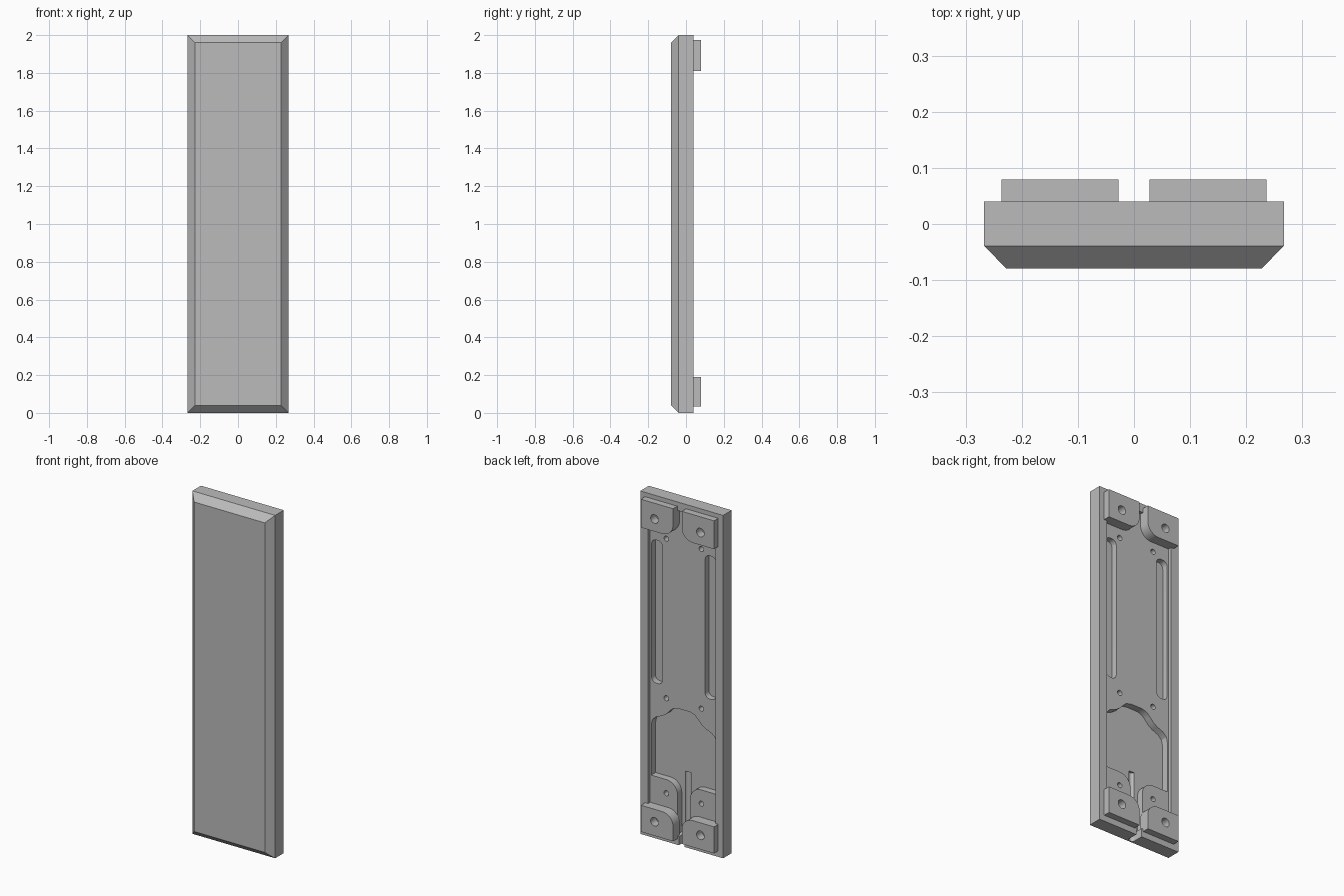
import bpy, bmesh, math

cube = bpy.data.objects.get("Cube")
if cube:
    bpy.data.objects.remove(cube, do_unlink=True)

grey = bpy.data.materials.new("plain grey")
grey.use_nodes = True
GREY = (0.5, 0.5, 0.5, 1)
grey.diffuse_color = GREY
grey.node_tree.nodes["Principled BSDF"].inputs["Base Color"].default_value = GREY


def loft(name, rings):
    """Closed solid joining rings of 3D points."""
    bm = bmesh.new()
    loops = [[bm.verts.new(p) for p in ring] for ring in rings]
    for a, b in zip(loops, loops[1:]):
        for i in range(len(a)):
            j = (i + 1) % len(a)
            bm.faces.new((a[i], a[j], b[j], b[i]))
    bm.faces.new(loops[0])
    bm.faces.new(loops[-1])
    bmesh.ops.recalc_face_normals(bm, faces=bm.faces)
    mesh = bpy.data.meshes.new(name)
    bm.to_mesh(mesh)
    bm.free()
    mesh.materials.append(grey)
    obj = bpy.data.objects.new(name, mesh)
    bpy.context.collection.objects.link(obj)
    return obj


def prism(name, outline, y0, y1):
    return loft(name, [[(x, y, z) for x, z in outline] for y in (y0, y1)])


def rect(x0, x1, z0, z1, radii=(0, 0, 0, 0)):
    """Outline with corner radii: low-x low-z, then around."""
    corners = [(x0, z0, 1, 1, 180), (x1, z0, -1, 1, 270),
               (x1, z1, -1, -1, 0), (x0, z1, 1, -1, 90)]
    pts = []
    for (x, z, sx, sz, start), r in zip(corners, radii):
        if not r:
            pts.append((x, z))
            continue
        for k in range(9):
            a = math.radians(start + k * 90 / 8)
            pts.append((x + r * (sx + math.cos(a)), z + r * (sz + math.sin(a))))
    return pts


def disc(x, z, r, n=24):
    return [(x + r * math.cos(math.tau * k / n), z + r * math.sin(math.tau * k / n))
            for k in range(n)]


def flip(outline, side):
    return [(side * x, z) for x, z in outline]


def cut(obj, cutters):
    """Subtract the cutters, then discard them."""
    for c in cutters:
        m = obj.modifiers.new("cut", "BOOLEAN")
        m.operation, m.solver, m.object = "DIFFERENCE", "EXACT", c
    bpy.context.view_layer.update()
    graph = bpy.context.evaluated_depsgraph_get()
    mesh = bpy.data.meshes.new_from_object(obj.evaluated_get(graph))
    obj.modifiers.clear()
    obj.data = mesh
    for c in cutters:
        bpy.data.objects.remove(c, do_unlink=True)


W, BACK, SHOULDER, FRONT, CH = 0.267, 0.04, -0.039, -0.079, 0.039
FLOOR, DEEP = 0.02, -0.02
parts = []

# Panel with chamfered front
panel = loft("panel", [[(x, y, z) for x, z in rect(-W + c, W - c, c, 2 - c)]
                       for y, c in ((BACK, 0), (SHOULDER, 0), (FRONT, CH))])
parts.append(panel)

# Shallow back recess, then the deep lower recess with a stepped arch
cutters = [prism("recess", rect(-0.217, 0.217, 0.05, 1.95), FLOOR, 0.1)]
arch = [(0.21, 0.05), (0.21, 0.645), (0.203, 0.675), (0.18, 0.698), (0.14, 0.714),
        (0.113, 0.732), (0.09, 0.757), (0.07, 0.775), (0.04, 0.785)]
cutters.append(prism("deep_recess", arch + flip(arch[::-1], -1), DEEP, 0.1))

# Cable channel leaving through the bottom rim
R = 0.018
u = [(-R, 0.1)] + [(-R * math.cos(math.pi * k / 12), -0.015 - R * math.sin(math.pi * k / 12))
                   for k in range(13)] + [(R, 0.1)]
cutters.append(loft("channel", [[(x, y, z) for x, y in u] for z in (-0.05, 0.41)]))

# Side slots and screw holes
for s in (1, -1):
    slot = rect(0.137, 0.208, 0.895, 1.73, (0.03, 0.03, 0.03, 0.03))
    cutters.append(prism("slot", flip(slot, s), -0.015, 0.1))
    for z in (0.824, 1.755):
        cutters.append(prism("hole", disc(s * 0.113, z, 0.015), -0.02, 0.1))
cut(panel, cutters)

# Lower bosses and the four mounting tabs
for s, side in ((1, "left"), (-1, "right")):
    boss = prism(side + "_boss", flip(rect(0.041, 0.21, 0.045, 0.35, (0, 0, 0, 0.07)), s),
                 DEEP - 0.005, FLOOR)
    cut(boss, [prism("hole", disc(s * 0.113, 0.27, 0.015), DEEP, 0.1)])
    parts.append(boss)
    for level, z0, z1, radii in (("lower", 0.035, 0.19, (0, 0, 0, 0.07)),
                                 ("upper", 1.81, 1.975, (0.07, 0, 0, 0))):
        tab = prism(f"{side}_{level}_tab", flip(rect(0.028, 0.236, z0, z1, radii), s),
                    FLOOR - 0.002, 0.079)
        zc = 0.117 if level == "lower" else 1.883
        cut(tab, [prism("hole", disc(s * 0.148, zc, 0.025), 0.03, 0.1)])
        parts.append(tab)

# Smooth the round walls, keep edges sharp
bpy.ops.object.select_all(action="DESELECT")
for p in parts:
    p.select_set(True)
bpy.context.view_layer.objects.active = panel
bpy.ops.object.shade_smooth_by_angle(angle=math.radians(30))
